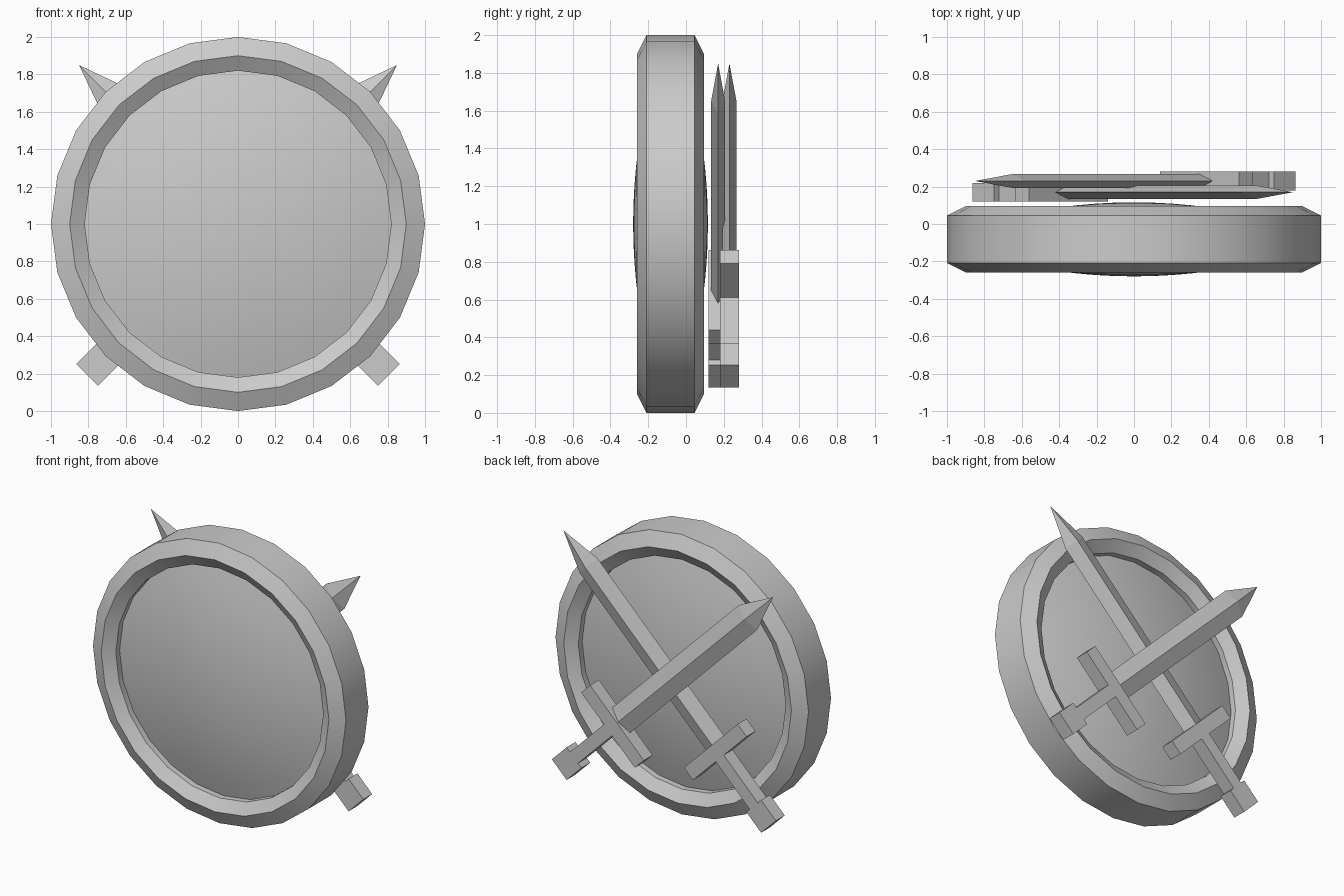
import bpy, bmesh, math
from mathutils import Matrix, Vector

cube = bpy.data.objects.get("Cube")
if cube:
    bpy.data.objects.remove(cube, do_unlink=True)

GREY = (0.6, 0.6, 0.6, 1)
mat = bpy.data.materials.new("plain grey")
mat.use_nodes = True
mat.diffuse_color = GREY
mat.node_tree.nodes["Principled BSDF"].inputs["Base Color"].default_value = GREY

SIDES = 24
MID_Y = -0.082      # middle plane of the shield


def finish(name, bm, smooth=False):
    bmesh.ops.recalc_face_normals(bm, faces=bm.faces[:])
    mesh = bpy.data.meshes.new(name)
    bm.to_mesh(mesh)
    bm.free()
    mesh.materials.append(mat)
    obj = bpy.data.objects.new(name, mesh)
    bpy.context.collection.objects.link(obj)
    if smooth:
        bpy.ops.object.select_all(action="DESELECT")
        obj.select_set(True)
        bpy.context.view_layer.objects.active = obj
        bpy.ops.object.shade_smooth_by_angle(angle=math.radians(30))
    return obj


def lathe(name, profile, closed):
    """Spin (radius, depth) points around the shield's front-back axis."""
    bm = bmesh.new()
    verts = [bm.verts.new((0, MID_Y + d, 1 + r)) for r, d in profile]
    edges = [bm.edges.new(pair) for pair in zip(verts, verts[1:])]
    if closed:
        edges.append(bm.edges.new((verts[-1], verts[0])))
    bmesh.ops.spin(bm, geom=verts + edges, cent=(0, MID_Y, 1), axis=(0, 1, 0),
                   angle=math.tau, steps=SIDES, use_merge=True)
    bmesh.ops.remove_doubles(bm, verts=bm.verts[:], dist=0.0001)
    return finish(name, bm, smooth=True)


# Shield rim: chamfered ring, front half mirrored to the back
half = [(0.82, 0.127), (0.9, 0.177), (1.0, 0.127)]
lathe("shield_rim", half + [(r, -d) for r, d in reversed(half)], True)

# Shallow domes on the front and back of the shield
for name, side in (("front_dome", -1), ("back_dome", 1)):
    radii = [0.82 * i / 8 for i in range(9)]
    lathe(name, [(r, side * (0.198 - 0.17 * r * r)) for r in radii], False)


def sword_frame(side, y):
    """Local x runs across the sword, y is depth, z runs towards the tip."""
    return Matrix.Translation((0, y, 1)) @ Matrix.Rotation(side * math.pi / 4, 4, "Y")


def box(name, frame, width, low, high):
    bm = bmesh.new()
    bmesh.ops.create_cube(bm, size=1)
    bmesh.ops.scale(bm, vec=(width, 0.1, high - low), verts=bm.verts)
    bmesh.ops.translate(bm, vec=(0, 0, (low + high) / 2), verts=bm.verts)
    bm.transform(frame)
    finish(name, bm)


def blade(name, frame):
    """Diamond section that ends in a four-sided point."""
    section = [(0.1, 0), (0, 0.037), (-0.1, 0), (0, -0.037)]
    bm = bmesh.new()
    base, shoulder = [[bm.verts.new((x, y, z)) for x, y in section]
                      for z in (-0.495, 0.92)]
    tip = bm.verts.new((0, 0, 1.202))
    bm.faces.new(base)
    for i in range(4):
        j = (i + 1) % 4
        bm.faces.new((base[i], base[j], shoulder[j], shoulder[i]))
        bm.faces.new((shoulder[i], shoulder[j], tip))
    bm.transform(frame)
    finish(name, bm)


# Two swords crossed behind the shield
for label, side, y in (("inner", 1, 0.17), ("outer", -1, 0.23)):
    frame = sword_frame(side, y)
    blade(label + "_blade", frame)
    box(label + "_guard", frame, 0.6, -0.595, -0.495)
    box(label + "_grip", frame, 0.09, -0.975, -0.595)
    box(label + "_pommel", frame, 0.165, -1.14, -0.975)
